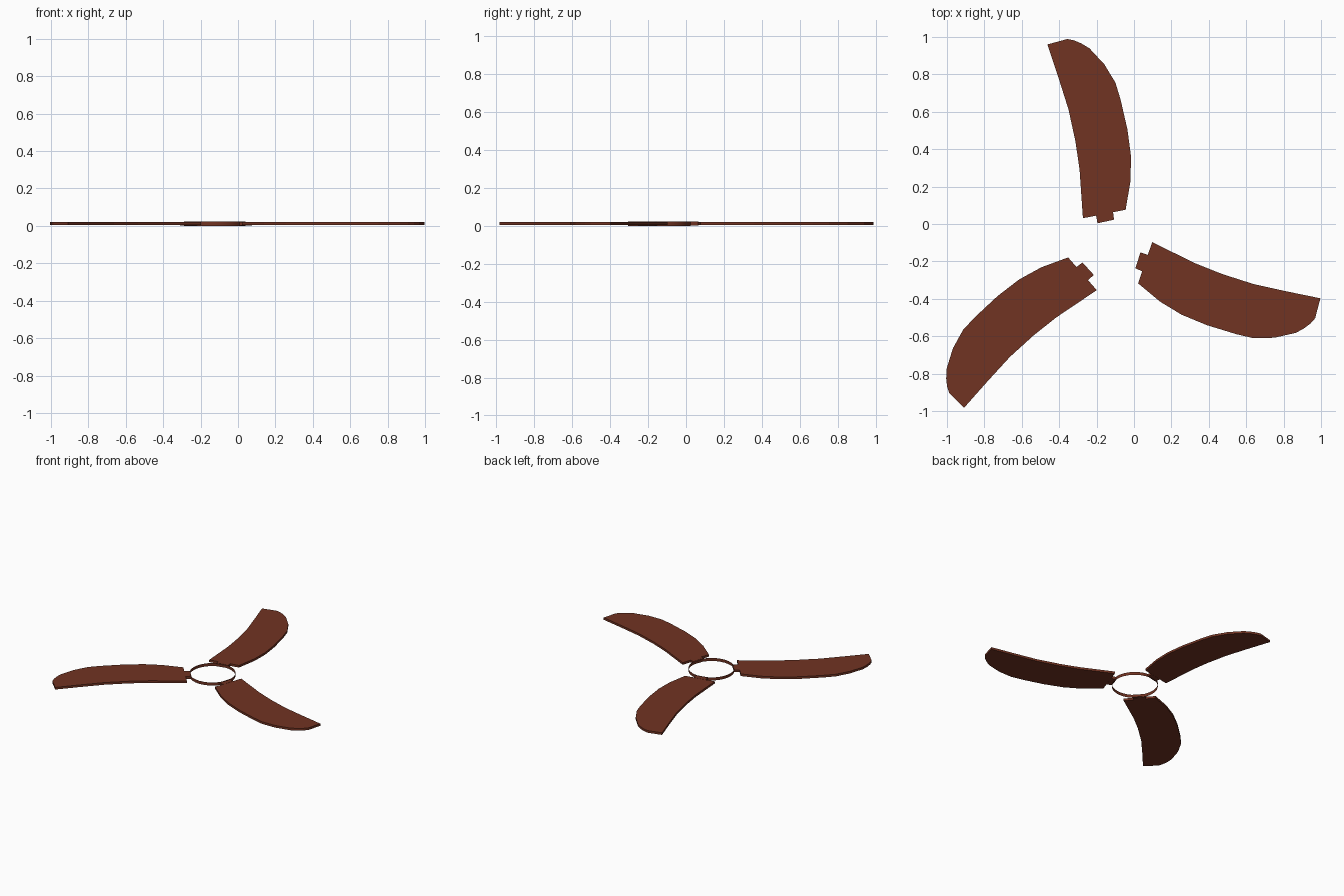
import bpy, bmesh, math
from mathutils import Matrix, Vector

if "Cube" in bpy.data.objects:
    bpy.data.objects.remove(bpy.data.objects["Cube"])

CENTRE = Vector((-0.125, -0.14, 0))

wood = bpy.data.materials.new("reddish_brown")
wood.diffuse_color = (0.165, 0.033, 0.016, 1)
wood.use_nodes = True
wood.node_tree.nodes["Principled BSDF"].inputs["Base Color"].default_value = wood.diffuse_color


def finish(name, bm):
    mesh = bpy.data.meshes.new(name)
    bm.to_mesh(mesh)
    bm.free()
    mesh.materials.append(wood)
    obj = bpy.data.objects.new(name, mesh)
    bpy.context.collection.objects.link(obj)
    return obj


def plate(name, outline, z0, z1, angle):
    """Extrude a flat outline and turn it around the hub centre."""
    bm = bmesh.new()
    face = bm.faces.new([bm.verts.new((x, y, z0)) for x, y in outline])
    ext = bmesh.ops.extrude_face_region(bm, geom=[face])
    top = [v for v in ext["geom"] if isinstance(v, bmesh.types.BMVert)]
    bmesh.ops.translate(bm, verts=top, vec=(0, 0, z1 - z0))
    bmesh.ops.recalc_face_normals(bm, faces=bm.faces)
    bmesh.ops.rotate(bm, verts=bm.verts, cent=CENTRE,
                     matrix=Matrix.Rotation(angle, 3, 'Z'))
    return finish(name, bm)


# Curved blade outline: tip, rounded leading edge, root, trailing edge
BLADE = [(-0.463, 0.960), (-0.356, 0.989), (-0.318, 0.981), (-0.281, 0.965),
         (-0.238, 0.939), (-0.158, 0.853), (-0.099, 0.755), (-0.072, 0.666),
         (-0.035, 0.505), (-0.016, 0.361), (-0.019, 0.227), (-0.045, 0.076),
         (-0.273, 0.031), (-0.291, 0.291), (-0.313, 0.441), (-0.350, 0.612),
         (-0.404, 0.783)]
# Short tab joining the blade to the ring
TAB = [(-0.112, 0.065), (-0.107, 0.023), (-0.195, 0.004), (-0.203, 0.047)]

for i in range(3):
    a = math.radians(120 * i)
    plate(f"blade_{i + 1}", BLADE, 0.004, 0.021, a)
    plate(f"blade_tab_{i + 1}", TAB, 0.003, 0.022, a)

# Thin open hub ring
bm = bmesh.new()
bmesh.ops.create_cone(bm, cap_ends=False, segments=32, radius1=0.165,
                      radius2=0.165, depth=0.024,
                      matrix=Matrix.Translation(CENTRE + Vector((0, 0, 0.012))))
for f in bm.faces:
    f.smooth = True
finish("hub_ring", bm)
